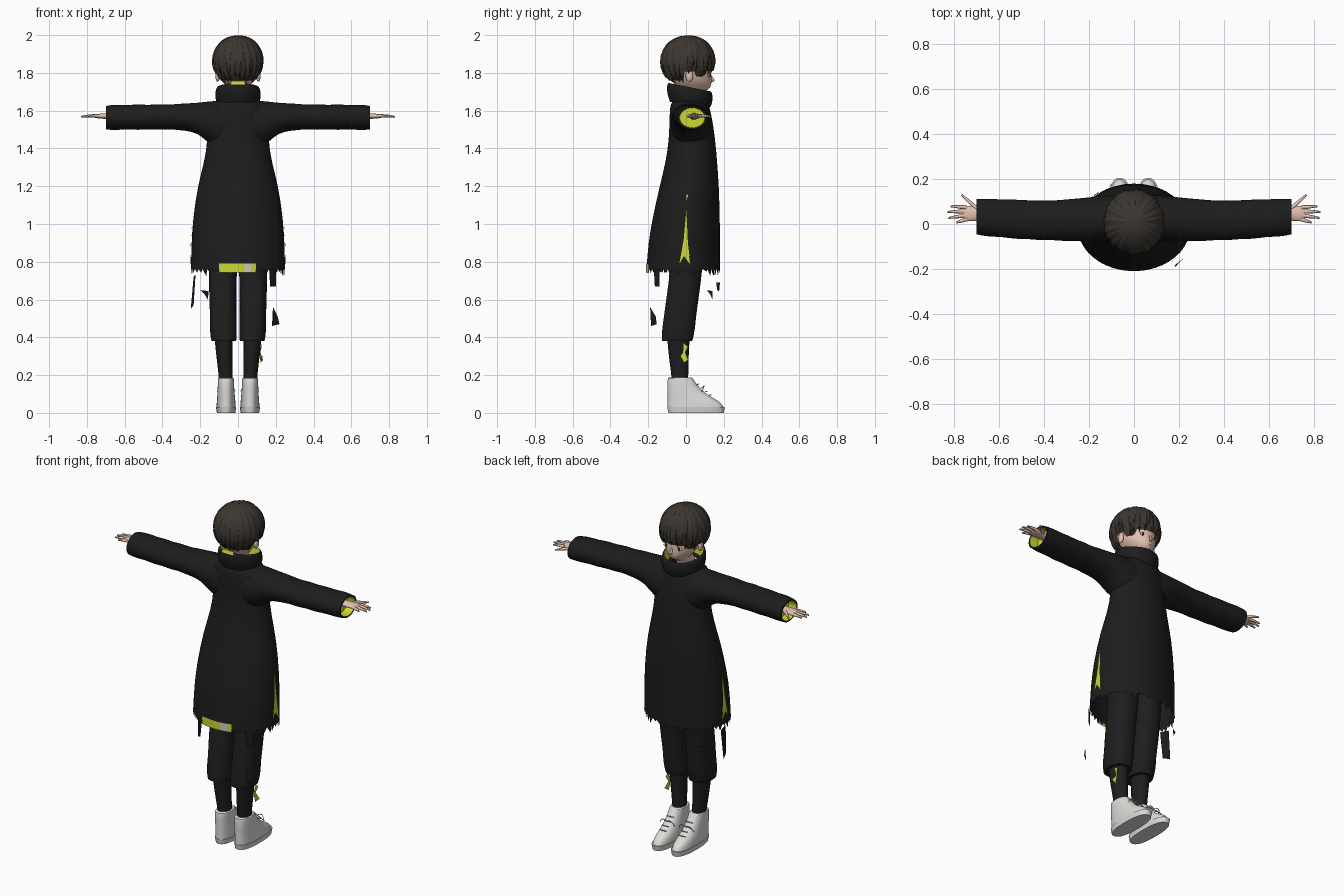
import bpy, bmesh, math, random
from mathutils import Vector

random.seed(4)
if "Cube" in bpy.data.objects:
    bpy.data.objects.remove(bpy.data.objects["Cube"])


def material(name, r, g, b):
    m = bpy.data.materials.new(name)
    m.use_nodes = True
    m.diffuse_color = (r, g, b, 1)
    p = m.node_tree.nodes["Principled BSDF"]
    p.inputs["Base Color"].default_value = (r, g, b, 1)
    p.inputs["Roughness"].default_value = 0.8
    return m


BLACK = material("coat black", .012, .012, .012)
DARK = material("trouser black", .013, .013, .013)
LIME = material("lime lining", .60, .68, .03)
HAIR = material("dark brown hair", .045, .037, .03)
SKIN = material("skin", .78, .53, .43)
WHITE = material("off white shoe", .72, .71, .69)
GREY = material("pale grey", .6, .6, .58)
IRIS = material("dark iris", .03, .02, .02)


def finish(name, bm, mats, mirror=False, subsurf=0, angle=40):
    bmesh.ops.recalc_face_normals(bm, faces=bm.faces[:])
    me = bpy.data.meshes.new(name)
    bm.to_mesh(me)
    bm.free()
    ob = bpy.data.objects.new(name, me)
    bpy.context.scene.collection.objects.link(ob)
    for m in mats:
        me.materials.append(m)
    if mirror:
        ob.modifiers.new("Mirror", 'MIRROR').use_mirror_merge = False
    if subsurf:
        s = ob.modifiers.new("Subdivision", 'SUBSURF')
        s.levels = s.render_levels = subsurf
    bpy.ops.object.select_all(action='DESELECT')
    bpy.context.view_layer.objects.active = ob
    ob.select_set(True)
    if angle:
        bpy.ops.object.shade_smooth_by_angle(angle=math.radians(angle))
    return ob


def skin_rings(bm, rings, caps):
    """Bridge equal rings of points; caps = (first, last)."""
    crease = bm.edges.layers.float.get("crease_edge") or bm.edges.layers.float.new("crease_edge")
    vs = [[bm.verts.new(p) for p in ring] for ring in rings]
    n = len(vs[0])
    for a, b in zip(vs, vs[1:]):
        for i in range(n):
            bm.faces.new((a[i], a[(i + 1) % n], b[(i + 1) % n], b[i]))
    for use, ring in zip(caps, (vs[0], vs[-1])):
        if use:
            for e in bm.faces.new(ring).edges:
                e[crease] = 1


def loft(name, mat, rings, axis='z', caps=(False, False), tilt=0, mirror=False, n=28, power=1.0):
    """Rings are (position, low, high, low, high) on the other two axes."""
    out = []
    for p, a0, a1, b0, b1 in rings:
        ring = []
        for i in range(n):
            t = math.tau * i / n
            c, s = math.cos(t), math.sin(t)
            a = (a0 + a1) / 2 + (a1 - a0) / 2 * math.copysign(abs(c) ** power, c)
            b = (b0 + b1) / 2 + (b1 - b0) / 2 * math.copysign(abs(s) ** power, s)
            ring.append((a, b, p + tilt * b) if axis == 'z' else (p, a, b))
        out.append(ring)
    bm = bmesh.new()
    skin_rings(bm, out, caps)
    return finish(name, bm, [mat], mirror, 1)


def tubes(name, mat, paths, mirror=False):
    """Each path is a list of (x, y, z, radius)."""
    bm = bmesh.new()
    for path in paths:
        q = (Vector(path[-1][:3]) - Vector(path[0][:3])).to_track_quat('Z', 'Y')
        skin_rings(bm, [[Vector(p[:3]) + q @ Vector((p[3] * math.cos(k * math.tau / 8),
                        p[3] * math.sin(k * math.tau / 8), 0)) for k in range(8)]
                        for p in path], (True, True))
    return finish(name, bm, [mat], mirror, 1)


def blob(name, mat, loc, size, mirror=True):
    bm = bmesh.new()
    bmesh.ops.create_uvsphere(bm, u_segments=16, v_segments=10, radius=1)
    for v in bm.verts:
        v.co = Vector(loc) + Vector(a * b for a, b in zip(v.co, size))
    return finish(name, bm, [mat], mirror)


def plate(name, mat, pts, mirror=False):
    bm = bmesh.new()
    bm.faces.new([bm.verts.new(p) for p in pts])
    return finish(name, bm, [mat], mirror, angle=0)


# Coat body, sleeves and collar
coat = [(.76, .25, -.21, .18), (.9, .247, -.2, .18), (1.02, .24, -.18, .18), (1.2, .215, -.14, .175),
        (1.33, .178, -.107, .165), (1.45, .16, -.09, .155), (1.55, .165, -.088, .14),
        (1.62, .165, -.085, .125), (1.65, .12, -.075, .11), (1.66, .07, -.05, .08)]
loft("coat_body", BLACK, [(z, -w, w, a, b) for z, w, a, b in coat], n=40)
sleeve = [(.08, -.08, .13, 1.40, 1.655), (.15, -.08, .125, 1.42, 1.65), (.19, -.078, .12, 1.462, 1.645),
          (.24, -.076, .115, 1.49, 1.64), (.32, -.077, .108, 1.497, 1.637), (.37, -.07, .104, 1.503, 1.63),
          (.42, -.074, .107, 1.497, 1.637), (.47, -.066, .105, 1.503, 1.629), (.53, -.068, .11, 1.496, 1.635),
          (.58, -.058, .108, 1.502, 1.629), (.65, -.057, .114, 1.496, 1.634), (.70, -.047, .112, 1.5, 1.625)]
loft("sleeve", BLACK, sleeve, 'x', mirror=True)
loft("cuff_rim", BLACK, [(.70, -.047, .112, 1.5, 1.625), (.70, -.037, .102, 1.508, 1.617)], 'x', mirror=True)
loft("cuff_lining", LIME, [(.70, -.037, .102, 1.508, 1.617), (.65, -.034, .1, 1.51, 1.615)], 'x',
     (False, True), mirror=True)
loft("collar", BLACK, [(1.63, -.105, .105, -.085, .12), (1.66, -.12, .12, -.098, .138),
                       (1.69, -.122, .122, -.102, .142), (1.725, -.117, .117, -.1, .14),
                       (1.728, -.107, .107, -.09, .13)], tilt=-.2)
loft("collar_lining", LIME, [(1.728, -.107, .107, -.09, .13), (1.66, -.095, .095, -.08, .115)], tilt=-.2)
plate("nape_tab", LIME, [(-.04, -.098, 1.738), (.04, -.098, 1.738), (.035, -.092, 1.757), (-.035, -.092, 1.757)])


def hem_point(t, z, grow=1.0):
    return (.25 * grow * math.sin(t), -.015 + .195 * grow * math.cos(t), z)


# Torn hem teeth around the lower edge
bm = bmesh.new()
teeth = 44
for i in range(teeth):
    t0, t1 = math.tau * i / teeth, math.tau * (i + 1) / teeth
    depth = random.uniform(.008, .04) if math.cos(t0) > -.3 else random.uniform(.015, .022)
    bm.faces.new([bm.verts.new(hem_point(t, z)) for t, z in
                  ((t0, .762), (t1, .762), (t0 + (t1 - t0) * random.uniform(.1, .9), .76 - depth))])
finish("torn_hem", bm, [BLACK], angle=0)

# Back hem patch with a pale block
bm = bmesh.new()
steps = 16
for i in range(steps):
    xs = [-.10 + .195 * (i + k) / steps for k in (0, 1)]
    ts = [math.pi - math.asin(x / .253) for x in xs]
    f = bm.faces.new([bm.verts.new(hem_point(t, z, 1.012)) for t, z in
                      ((ts[0], .742), (ts[1], .742), (ts[1], .79), (ts[0], .79))])
    f.material_index = 1 if .035 < sum(xs) / 2 < .075 else 0
finish("hem_patch", bm, [LIME, GREY])

# Side slits and loose strips of cloth
plate("side_slit", LIME, [(.253, -.035, .79), (.253, -.01, .83), (.253, .025, .78), (.25, .01, .9),
                          (.238, .002, 1.08), (.249, -.012, .92)], True)
plate("slit_tip", LIME, [(.229, 0, 1.12), (.226, .012, 1.15), (.225, .004, 1.16)], True)
plate("loose_strip_a", BLACK, [(-.225, -.05, .73), (-.235, .01, .72), (-.25, .005, .55), (-.235, -.04, .57)])
plate("loose_strip_b", BLACK, [(.18, -.185, .46), (.22, -.155, .47), (.21, -.16, .51), (.185, -.19, .56)])
plate("loose_strip_c", BLACK, [(-.2, .11, .65), (-.155, .14, .645), (-.16, .14, .6), (-.175, .13, .625)])
plate("loose_strip_d", BLACK, [(.165, -.17, .76), (.2, -.14, .76), (.2, -.14, .67), (.17, -.165, .67)])
plate("loose_strip_e", BLACK, [(-.12, .16, .69), (-.1, .18, .69), (-.1, .175, .64), (-.115, .165, .65)])
plate("leg_ribbon", LIME, [(.125, -.012, .37), (.125, .012, .35), (.118, -.004, .32), (.133, .012, .28),
                           (.12, -.01, .265), (.13, -.03, .3), (.112, -.015, .32)])

# Trousers and leggings
loft("trouser_leg", DARK, [(.38, .01, .14, -.128, .033), (.40, .006, .146, -.13, .04), (.46, .006, .15, -.125, .05),
                           (.50, .008, .147, -.118, .052), (.6, .008, .153, -.106, .066),
                           (.7, .008, .153, -.09, .08), (.8, .002, .155, -.085, .09), (.95, 0, .15, -.08, .09)],
     caps=(True, True), mirror=True, power=.85)
loft("legging", DARK, [(.15, .028, .1, -.075, .012), (.2, .028, .102, -.077, .012), (.3, .03, .115, -.092, .014),
                       (.4, .03, .125, -.1, .02)], mirror=True)

# Shoes
loft("shoe_sole", WHITE, [(0, .014, .112, -.094, .2), (.03, .009, .117, -.1, .206)],
     caps=(True, True), mirror=True, power=.8)
loft("shoe_upper", WHITE, [(.028, .012, .114, -.098, .2), (.055, .013, .113, -.098, .186),
                           (.075, .015, .111, -.098, .15), (.105, .018, .109, -.098, .1),
                           (.15, .021, .107, -.1, .054), (.19, .021, .106, -.097, .035),
                           (.186, .03, .098, -.085, .022)], caps=(False, True), mirror=True, power=.85)
laces = []
for k in range(4):
    y, z = .125 - .022 * k, .093 + .019 * k
    laces.append([(.04, y, z, .003), (.062, y + .012, z + .004, .003), (.085, y, z, .003)])
for s in (-1, 1):
    laces.append([(.062, .09, .135, .003), (.062 + .03 * s, .1, .15, .003), (.062 + .048 * s, .085, .115, .002)])
tubes("shoe_laces", WHITE, laces, True)

# Hands
loft("palm", SKIN, [(.64, .02, .065, 1.552, 1.588), (.69, .016, .072, 1.556, 1.586), (.72, .012, .082, 1.557, 1.585),
                    (.75, .014, .08, 1.56, 1.582), (.76, .02, .072, 1.563, 1.579)], 'x', (True, True), mirror=True)
tips = [((.745, .074), (.815, .079)), ((.75, .056), (.83, .054)),
        ((.748, .038), (.825, .027)), ((.74, .022), (.79, .006)), ((.70, .07), (.767, .13))]
fingers = [[(*a, 1.572, .0105), ((a[0] + b[0]) / 2, (a[1] + b[1]) / 2, 1.573, .009), (*b, 1.568, .0045)]
           for a, b in tips]
tubes("fingers", SKIN, fingers, True)

# Head and face
loft("head", SKIN, [(1.63, -.05, .05, -.05, .05), (1.695, -.05, .05, -.05, .06), (1.708, -.036, .036, -.03, .122),
                    (1.735, -.068, .068, -.06, .135), (1.765, -.09, .09, -.075, .137), (1.80, -.1, .1, -.09, .133),
                    (1.86, -.105, .105, -.1, .135), (1.94, -.075, .075, -.07, .09)], caps=(False, True))
tubes("nose", SKIN, [[(0, .127, 1.79, .004), (0, .14, 1.768, .008), (0, .146, 1.757, .009), (0, .135, 1.75, .006)]])
blob("ear", SKIN, (.108, .018, 1.785), (.012, .02, .032))
blob("eye_white", GREY, (.042, .122, 1.787), (.019, .005, .01))
blob("iris", IRIS, (.042, .125, 1.787), (.008, .004, .01))
plate("mouth", IRIS, [(-.016, .136, 1.729), (.016, .136, 1.729), (.012, .1365, 1.7315), (-.012, .1365, 1.7315)])


def hair_point(azimuth, polar, puff=1.0):
    s = math.sin(polar) * puff
    return Vector((.132 * s * math.sin(azimuth), .01 + .142 * s * math.cos(azimuth),
                   1.86 + .137 * math.cos(polar) * puff))


def hair_end(azimuth):
    """Polar angle in radians where the hair stops: fringe, temple, ear, nape."""
    d = abs(math.degrees((azimuth + math.pi) % math.tau - math.pi))
    return math.radians(112 if d < 38 else 126 if d < 68 else 113 if d < 98 else 138)


# Hair cap, then overlapping pointed locks from the crown
bm = bmesh.new()
skin_rings(bm, [[hair_point(a, max(.02, hair_end(a) * k / 12), .98) for a in
                 (math.tau * i / 48 for i in range(48))] for k in range(13)], (True, False))
finish("hair_cap", bm, [HAIR])
bm = bmesh.new()
for layer, count in ((1.0, 30), (1.022, 21)):
    for i in range(count):
        a = math.tau * (i + random.uniform(-.25, .25)) / count
        end = hair_end(a) + random.uniform(-.06, .17) - (layer - 1) * 9
        bend = random.uniform(-.16, .16)
        rows = []
        for k in range(11):
            t = k / 10
            w = math.tau / count * .75 * min(1, (1 - t) * 2.6 + .02)
            c, polar = a + bend * t * t, .06 + (end - .06) * t
            rows.append([bm.verts.new(hair_point(c + w * s, polar, layer - .012 + .034 * (s == 0) * min(1, t * 3)))
                         for s in (-1, 0, 1)])
        for p, q in zip(rows, rows[1:]):
            for j in (0, 1):
                bm.faces.new((p[j], p[j + 1], q[j + 1], q[j]))
finish("hair_locks", bm, [HAIR], angle=25)
